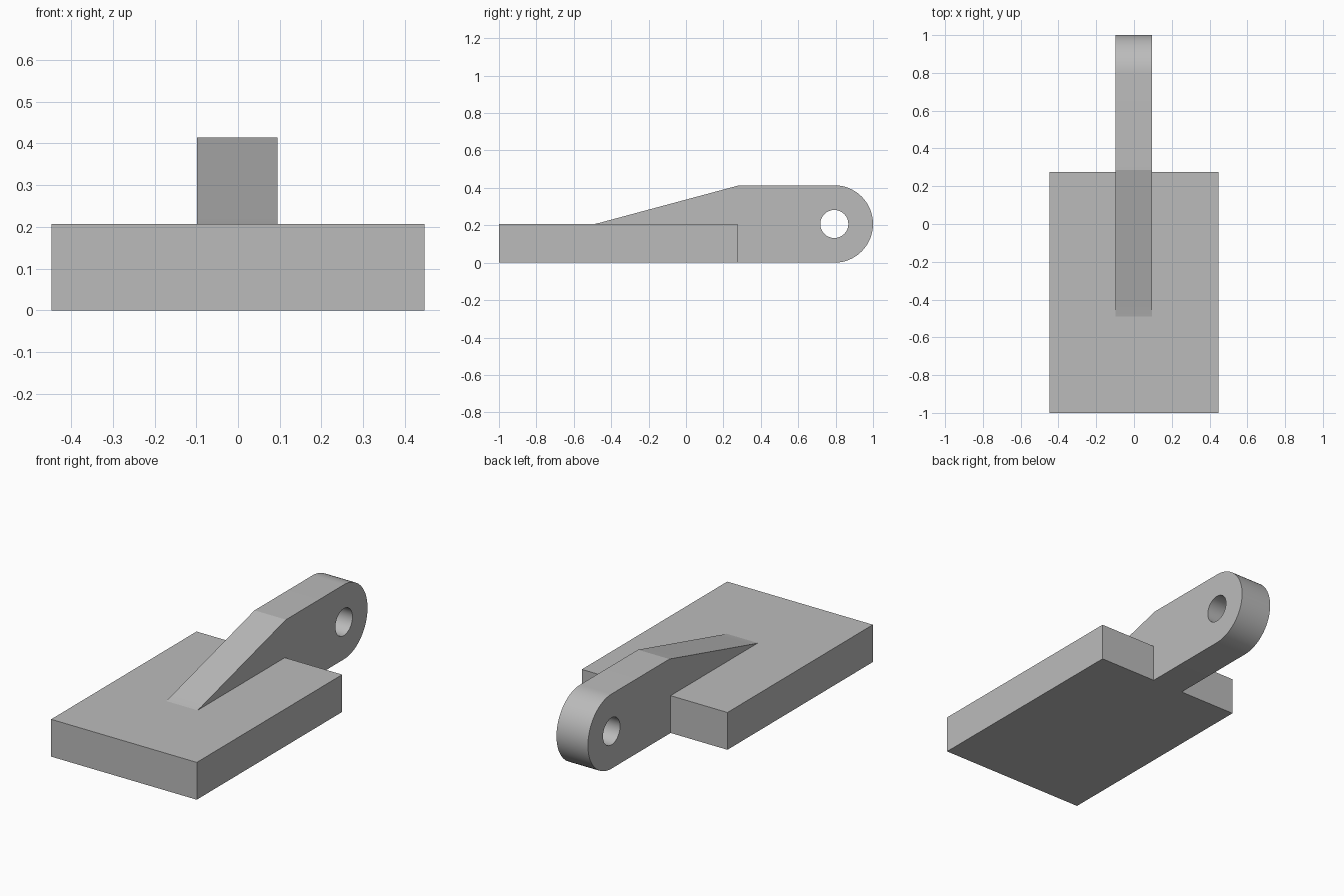
import bpy, bmesh, math
from mathutils import Vector

old = bpy.data.objects.get("Cube")
if old:
    bpy.data.objects.remove(old, do_unlink=True)

# Single plain grey
GREY = (0.5, 0.5, 0.5, 1)
mat = bpy.data.materials.new("plain_grey")
mat.use_nodes = True
mat.diffuse_color = GREY
mat.node_tree.nodes["Principled BSDF"].inputs["Base Color"].default_value = GREY

THICK = 0.207        # plate thickness, also the lug radius
PLATE_BACK = 0.275
EYE_Y = 1 - THICK    # centre of the rounded lug


def arc(radius, start, end, steps):
    """Points in the side plane around the lug centre."""
    angles = [math.radians(start + (end - start) * i / steps) for i in range(steps + 1)]
    return [(EYE_Y + radius * math.cos(a), THICK + radius * math.sin(a)) for a in angles]


def prism(name, loops, x0, x1):
    """Fill side-plane loops (outline, then holes) and extrude along x."""
    bm = bmesh.new()
    edges = []
    for loop in loops:
        verts = [bm.verts.new((x0, y, z)) for y, z in loop]
        edges += [bm.edges.new((v, verts[i - 1])) for i, v in enumerate(verts)]
    bmesh.ops.triangle_fill(bm, edges=edges, use_beauty=True, normal=(-1, 0, 0))
    extruded = bmesh.ops.extrude_face_region(bm, geom=bm.faces[:], use_keep_orig=True)
    moved = [g for g in extruded["geom"] if isinstance(g, bmesh.types.BMVert)]
    bmesh.ops.translate(bm, verts=moved, vec=Vector((x1 - x0, 0, 0)))
    bmesh.ops.recalc_face_normals(bm, faces=bm.faces[:])
    mesh = bpy.data.meshes.new(name)
    bm.to_mesh(mesh)
    bm.free()
    mesh.materials.append(mat)
    obj = bpy.data.objects.new(name, mesh)
    bpy.context.collection.objects.link(obj)
    bpy.ops.object.select_all(action='DESELECT')
    obj.select_set(True)
    bpy.context.view_layer.objects.active = obj
    bpy.ops.object.shade_smooth_by_angle(angle=math.radians(14))
    return obj


# Flat base plate
prism("base_plate", [[(-1, 0), (PLATE_BACK, 0), (PLATE_BACK, THICK), (-1, THICK)]], -0.447, 0.447)

# Arm with a ramp blending into the plate, a rounded end and a pin hole
outline = [(PLATE_BACK, 0)] + arc(THICK, -90, 90, 32)
outline += [(0.285, 2 * THICK), (-0.43, 0.222), (-0.455, 0.215), (-0.49, THICK), (PLATE_BACK, THICK)]
hole = arc(0.075, 0, 360, 32)[:-1]
prism("lug_arm", [outline, hole], -0.098, 0.095)
